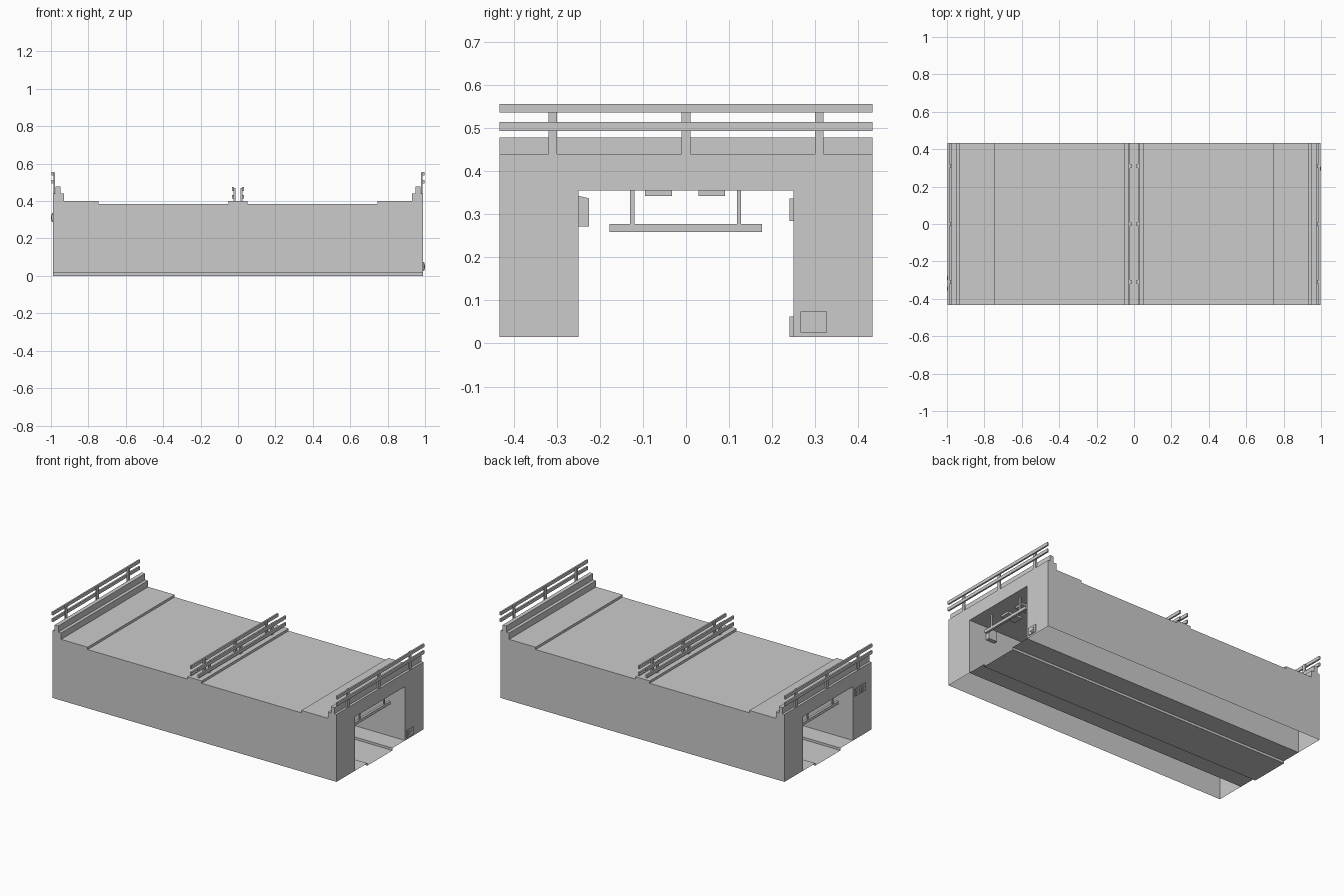
import bpy, bmesh, math

if "Cube" in bpy.data.objects:
    bpy.data.objects.remove(bpy.data.objects["Cube"])

W, L, BASE = 0.433, 0.99, 0.015      # half width, half length, wall foot height
TW, TH = 0.25, 0.355                 # tunnel half width and ceiling height


def mesh_object(name, bm):
    me = bpy.data.meshes.new(name)
    bmesh.ops.recalc_face_normals(bm, faces=bm.faces)
    bm.to_mesh(me)
    bm.free()
    ob = bpy.data.objects.new(name, me)
    bpy.context.collection.objects.link(ob)
    return ob


def box(name, x, y, z):
    """Box from (min, max) ranges."""
    bm = bmesh.new()
    bmesh.ops.create_cube(bm, size=1)
    for v in bm.verts:
        for i, r in enumerate((x, y, z)):
            v.co[i] = (r[0] + r[1]) / 2 + v.co[i] * (r[1] - r[0])
    return mesh_object(name, bm)


def span(a, b, s=1):
    return tuple(sorted((a * s, b * s)))


def disc(name, x, y, z, r, depth):
    bpy.ops.mesh.primitive_cylinder_add(vertices=16, radius=r, depth=depth,
                                        location=(x, y, z), rotation=(0, math.pi / 2, 0))
    bpy.context.object.name = name


# Outer shell: stepped roof profile, flat sides, portal ends, open underneath
half = [(0.05, 0.40), (0.05, 0.385), (0.745, 0.385), (0.745, 0.40), (0.93, 0.40),
        (0.93, 0.44), (0.95, 0.44), (0.95, 0.479), (0.975, 0.479), (0.975, 0.44), (L, 0.44)]
roof = [(-x, z) for x, z in reversed(half)] + half
bm = bmesh.new()
rows = [[bm.verts.new((x, y, z)) for x, z in roof] for y in (-W, W)]
for a, b, c, d in zip(rows[0], rows[0][1:], rows[1][1:], rows[1]):
    bm.faces.new((a, b, c, d))
feet = {(sx, sy): bm.verts.new((sx * L, sy * W, BASE)) for sx in (-1, 1) for sy in (-1, 1)}
for row, sy in zip(rows, (-1, 1)):
    bm.faces.new(row + [feet[1, sy], feet[-1, sy]])
for sx, i in ((-1, 0), (1, -1)):
    inner = [bm.verts.new((sx * L, y, z))
             for y, z in ((TW, BASE), (TW, TH), (-TW, TH), (-TW, BASE))]
    bm.faces.new([feet[sx, -1], rows[0][i], rows[1][i], feet[sx, 1]] + inner)
mesh_object("building_shell", bm)


def sheet(name, section, xs):
    """Open sheet swept along x from a y-z section."""
    bm = bmesh.new()
    grid = [[bm.verts.new((x, y, z)) for y, z in section] for x in xs]
    for r0, r1 in zip(grid, grid[1:]):
        for j in range(len(section) - 1):
            bm.faces.new((r0[j], r0[j + 1], r1[j + 1], r1[j]))
    return mesh_object(name, bm)


# Tunnel lining in four bays, and the road with raised pavements
sheet("tunnel_lining", [(-TW, BASE), (-TW, TH), (TW, TH), (TW, BASE)],
      [-L, -L / 2, 0, L / 2, L])
sheet("road_and_pavements", [(-TW, BASE), (-0.125, BASE), (-0.125, 0),
                             (0.125, 0), (0.125, BASE), (TW, BASE)], [-L, L])


# Railings: two rails on three posts
def railing(name, s, rail_x, post_x, foot, top):
    for k, z in enumerate((top, top - 0.042)):
        box(f"{name}_rail_{k}", span(*rail_x, s), (-W, W), (z - 0.02, z))
    for k, y in enumerate((-0.31, 0, 0.31)):
        box(f"{name}_post_{k}", span(*post_x, s), (y - 0.01, y + 0.01), (foot, top - 0.004))


for s, side in ((-1, "left"), (1, "right")):
    railing(f"{side}_end_railing", s, (0.986, 0.996), (0.978, 0.987), 0.44, 0.556)
    railing(f"{side}_middle_railing", s, (0.022, 0.032), (0.014, 0.023), 0.40, 0.475)
    # Hanging height bar just inside each portal
    box(f"{side}_height_bar", span(0.925, 0.94, s), (-0.178, 0.177), (0.259, 0.278))
    for k, y in enumerate((-0.125, 0.123)):
        box(f"{side}_bar_hanger_{k}", span(0.928, 0.937, s), (y - 0.005, y + 0.005), (0.278, TH))

# Ceiling lamps in two rows
for i in range(8):
    x = -0.84 + i * 0.24
    for k, y in enumerate((-0.064, 0.06)):
        box(f"ceiling_lamp_{i}_{k}", (x - 0.05, x + 0.05), (y - 0.031, y + 0.031), (0.343, TH))

# Wall speaker with a sloping top, and flat wall boxes opposite
speaker = box("wall_speaker", (0.81, 0.87), (-TW, -0.225), (0.272, 0.343))
for v in speaker.data.vertices:
    if v.co.z > 0.3 and v.co.y > -0.24:
        v.co.z = 0.337
box("wall_sign", (0.0, 0.06), (0.241, TW), (0.285, 0.337))
box("wall_vent", (0.0, 0.06), (0.241, TW), (0.015, 0.063))


# Ventilator panels on the portal ends: plate, round rim and slats
def ventilator(name, s, y, z, w):
    box(f"{name}_plate", span(L, 0.995, s), (y - w, y + w), (z - 0.024, z + 0.024))
    disc(f"{name}_rim", s * 0.996, y, z, 0.021, 0.004)
    disc(f"{name}_hub", s * 0.998, y, z, 0.011, 0.004)
    for k in (-1, 0, 1):
        box(f"{name}_slat_{k}", span(0.996, 1.0, s), (y - 0.01, y + 0.01),
            (z + k * 0.006 - 0.001, z + k * 0.006 + 0.001))


ventilator("right_ventilator", 1, 0.297, 0.05, 0.031)
ventilator("left_ventilator_a", -1, -0.288, 0.312, 0.025)
ventilator("left_ventilator_b", -1, -0.345, 0.312, 0.025)
